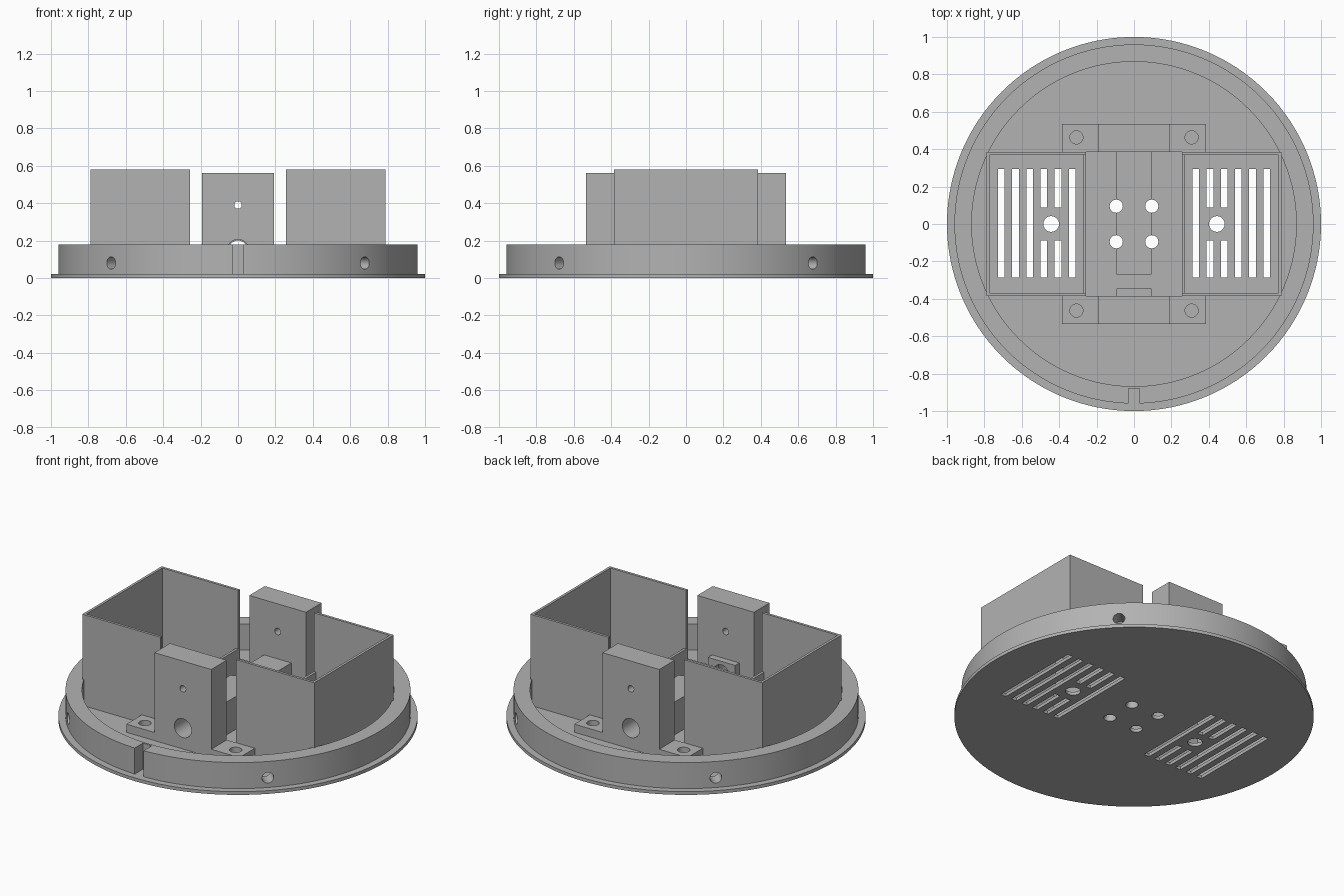
import bpy
import math
from mathutils import Matrix, Vector

if "Cube" in bpy.data.objects:
    bpy.data.objects.remove(bpy.data.objects["Cube"], do_unlink=True)

grey = bpy.data.materials.new("plain grey")
grey.use_nodes = True
grey.diffuse_color = (0.45, 0.45, 0.45, 1)
grey.node_tree.nodes["Principled BSDF"].inputs["Base Color"].default_value = (0.45, 0.45, 0.45, 1)

FLOOR = 0.02
RIM = 0.18
BOX_TOP = 0.58
WALL = 0.016


def block(name, x, y, z):
    """Box given its low and high limit on each axis."""
    bpy.ops.mesh.primitive_cube_add(size=1)
    ob = bpy.context.object
    ob.name = name
    size = [b - a for a, b in (x, y, z)]
    mid = Vector([(a + b) / 2 for a, b in (x, y, z)])
    ob.data.transform(Matrix.Translation(mid) @ Matrix.Diagonal((*size, 1)))
    ob.data.materials.append(grey)
    return ob


def rod(name, radius, centre, length, axis=(0, 0, 1), sides=32):
    """Cylinder along any axis."""
    bpy.ops.mesh.primitive_cylinder_add(vertices=sides, radius=radius, depth=length)
    ob = bpy.context.object
    ob.name = name
    turn = Vector(axis).to_track_quat("Z", "Y").to_matrix().to_4x4()
    ob.data.transform(Matrix.Translation(Vector(centre)) @ turn)
    ob.data.materials.append(grey)
    return ob


def cut(target, *cutters):
    """Subtract the cutters and discard them."""
    for cutter in cutters:
        mod = target.modifiers.new("cut", "BOOLEAN")
        mod.operation = "DIFFERENCE"
        mod.solver = "EXACT"
        mod.object = cutter
        bpy.context.view_layer.objects.active = target
        bpy.ops.object.modifier_apply(modifier=mod.name)
        bpy.data.objects.remove(cutter, do_unlink=True)


def smooth(ob):
    bpy.ops.object.select_all(action="DESELECT")
    ob.select_set(True)
    bpy.context.view_layer.objects.active = ob
    bpy.ops.object.shade_smooth_by_angle(angle=math.radians(30))


def centre_holes():
    return [rod("cutter", 0.035, (x, y, 0), 1)
            for x in (-0.095, 0.095) for y in (-0.095, 0.095)]


# Base disc with vent slots and screw holes
base = rod("base_disc", 1, (0, 0, FLOOR / 2), FLOOR, sides=128)
cut(base, *centre_holes())
for side in (-1, 1):
    cut(base, rod("cutter", 0.042, (side * 0.443, 0, 0), 1))
    for i in range(6):
        x = side * (0.33 + 0.076 * i)
        limits = (x - 0.018, x + 0.018)
        if i in (1, 2):
            spans = [(-0.285, -0.087), (0.087, 0.295)]
        else:
            spans = [(-0.285, 0.295)]
        for span in spans:
            cut(base, block("cutter", limits, span, (-1, 1)))
smooth(base)

# Rim ring with a front notch and four radial holes
ring = rod("rim_ring", 0.96, (0, 0, (FLOOR + RIM) / 2), RIM - FLOOR, sides=128)
cut(ring, rod("cutter", 0.868, (0, 0, 0), 1, sides=128),
    block("cutter", (-0.03, 0.03), (-1.1, -0.88), (-1, 1)))
for sx in (-1, 1):
    for sy in (-1, 1):
        cut(ring, rod("cutter", 0.033, (sx * 0.65, sy * 0.65, 0.08), 0.3, (sx, sy, 0)))
smooth(ring)

# Side boxes, open at the top and mostly open towards the middle
for side, word in ((-1, "right"), (1, "left")):
    def span(a, b):
        return tuple(sorted((side * a, side * b)))
    inner_y = (-0.385 + WALL, 0.385 - WALL)
    tray = block(word + "_box", span(0.257, 0.788), (-0.385, 0.385), (FLOOR, BOX_TOP))
    cut(tray,
        block("cutter", span(0.257 + WALL, 0.788 - WALL), inner_y, (-1, 1)),
        block("cutter", span(0.2, 0.4), inner_y, (0.22, 1)))

# Front and back towers on drilled mounting feet
for side, word in ((-1, "front"), (1, "back")):
    depth = tuple(sorted((side * 0.385, side * 0.535)))
    tower = block(word + "_tower", (-0.193, 0.193), depth, (FLOOR, 0.56))
    cut(tower,
        rod("cutter", 0.02, (0, side * 0.46, 0.39), 0.5, (0, 1, 0)),
        rod("cutter", 0.058, (0, side * 0.46, 0.148), 0.5, (0, 1, 0)))
    smooth(tower)
    for sx, hand in ((-1, "right"), (1, "left")):
        width = tuple(sorted((sx * 0.193, sx * 0.384)))
        foot = block(f"{word}_{hand}_foot", width, depth, (FLOOR, 0.07))
        cut(foot, rod("cutter", 0.035, (sx * 0.308, side * 0.463, 0.05), 0.5))
        smooth(foot)

# Central bored guide and its short end piece
guide = block("centre_guide", (-0.093, 0.093), (-0.27, 0.385), (FLOOR, 0.222))
end = block("guide_end", (-0.093, 0.093), (-0.385, -0.345), (FLOOR, 0.222))
for part in (guide, end):
    cut(part, rod("cutter", 0.052, (0, 0, 0.148), 2, (0, 1, 0)))
cut(guide, *centre_holes())
smooth(guide)
smooth(end)
